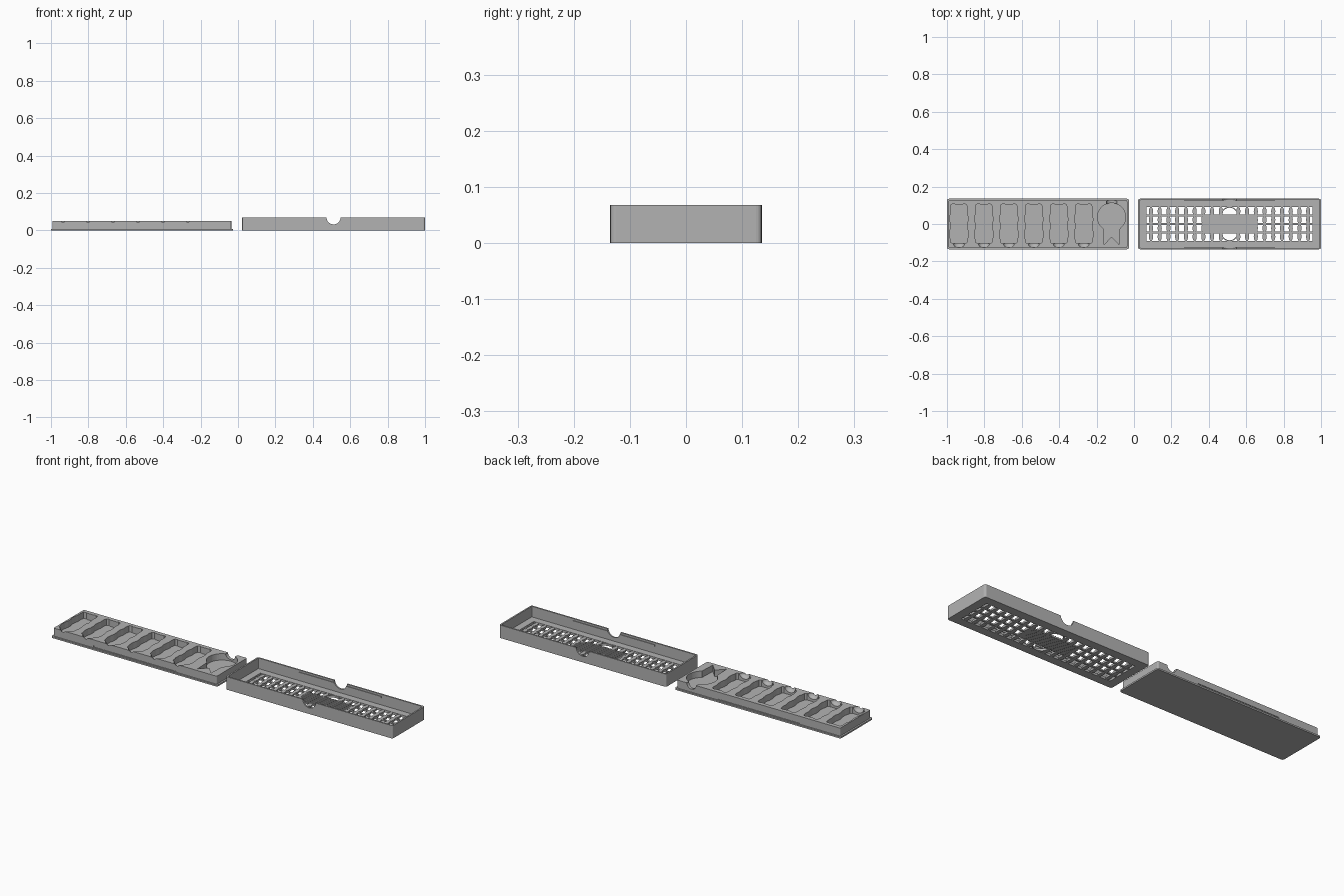
import bpy, bmesh, math
from mathutils import Matrix, Vector

old = bpy.data.objects.get("Cube")
if old:
    bpy.data.objects.remove(old, do_unlink=True)

grey = bpy.data.materials.new("mid grey")
grey.use_nodes = True
COLOR = (0.45, 0.45, 0.45, 1)
grey.diffuse_color = COLOR
grey.node_tree.nodes["Principled BSDF"].inputs["Base Color"].default_value = COLOR


def finish(name, bm):
    bmesh.ops.recalc_face_normals(bm, faces=bm.faces)
    mesh = bpy.data.meshes.new(name)
    bm.to_mesh(mesh)
    bm.free()
    obj = bpy.data.objects.new(name, mesh)
    obj.data.materials.append(grey)
    bpy.context.collection.objects.link(obj)
    return obj


def add_prism(bm, pts, z0, z1):
    low = [bm.verts.new((x, y, z0)) for x, y in pts]
    high = [bm.verts.new((x, y, z1)) for x, y in pts]
    bm.faces.new(low[::-1])
    bm.faces.new(high)
    n = len(pts)
    for i in range(n):
        j = (i + 1) % n
        bm.faces.new((low[i], low[j], high[j], high[i]))


def prism(name, pts, z0, z1):
    bm = bmesh.new()
    add_prism(bm, pts, z0, z1)
    return finish(name, bm)


def rect(x0, x1, y0, y1):
    return [(x0, y0), (x1, y0), (x1, y1), (x0, y1)]


def ellipse(cx, cy, rx, ry, n):
    return [(cx + rx * math.cos(math.tau * i / n), cy + ry * math.sin(math.tau * i / n))
            for i in range(n)]


def rounded(x0, x1, y, r):
    pts = []
    for k, (cx, cy) in enumerate([(x1 - r, y - r), (x0 + r, y - r), (x0 + r, r - y), (x1 - r, r - y)]):
        for i in range(5):
            a = math.pi / 2 * (k + i / 4)
            pts.append((cx + r * math.cos(a), cy + r * math.sin(a)))
    return pts


def boolean(obj, cutter, op="DIFFERENCE"):
    mod = obj.modifiers.new("cut", "BOOLEAN")
    mod.operation, mod.solver, mod.object = op, "EXACT", cutter
    bpy.context.view_layer.objects.active = obj
    bpy.ops.object.modifier_apply(modifier=mod.name)
    bpy.data.objects.remove(cutter, do_unlink=True)


def scoop(center, radius, scale):
    bm = bmesh.new()
    bmesh.ops.create_uvsphere(bm, u_segments=24, v_segments=12, radius=radius,
                              matrix=Matrix.Translation(center) @ Matrix.Diagonal((*scale, 1)))
    return finish("scoop_cutter", bm)


def cross_cylinder(x, y, z, r, length):
    bm = bmesh.new()
    bmesh.ops.create_cone(bm, cap_ends=True, segments=32, radius1=r, radius2=r, depth=length,
                          matrix=Matrix.Translation((x, y, z)) @ Matrix.Rotation(math.pi / 2, 4, "X"))
    return finish("notch_cutter", bm)


# Tray: flange plate and raised body
FLOOR, TOP = 0.016, 0.05
prism("tray_flange", rounded(-1, -0.027, 0.135, 0.01), 0, 0.008)
body = prism("tray_body", rounded(-0.991, -0.036, 0.1265, 0.007), 0.006, TOP)

# Wavy pockets, outlined from one mirrored half profile (half width, y)
half = [(0.034, -0.105), (0.044, -0.098), (0.046, -0.08), (0.05, -0.065), (0.049, -0.04),
        (0.044, -0.022), (0.044, 0), (0.049, 0.02), (0.047, 0.045), (0.043, 0.06),
        (0.045, 0.085), (0.041, 0.104), (0.028, 0.108), (0.018, 0.104)]
for i in range(6):
    cx = -0.936 + 0.1335 * i
    outline = [(cx + w, y) for w, y in half] + [(cx - w, y) for w, y in reversed(half)]
    boolean(body, prism("pocket_cutter", outline, FLOOR, 0.1))
    boolean(body, scoop((cx, -0.105, 0.051), 0.023, (1.3, 1, 1)))

# Round pocket with a forked tail and a finger notch
boolean(body, prism("round_cutter", ellipse(-0.12, 0.037, 0.075, 0.075, 48), FLOOR, 0.1))
tail = [(-0.165, 0), (-0.16, -0.11), (-0.12, -0.068), (-0.08, -0.11), (-0.075, 0)]
boolean(body, prism("tail_cutter", tail, FLOOR, 0.1))
boolean(body, cross_cylinder(-0.12, 0.125, 0.052, 0.028, 0.06))

# Snap grooves along both long sides of the tray
for s in (-1, 1):
    ys = sorted((s * 0.1235, s * 0.14))
    boolean(body, prism("groove_cutter", rect(-0.757, -0.275, *ys), 0.011, 0.02))

# Lid shell: cavity, grid window and finger notches
CX = 0.511
lid = prism("lid_shell", rounded(0.022, 1, 0.135, 0.01), 0, 0.068)
boolean(lid, prism("cavity_cutter", rounded(0.03, 0.992, 0.127, 0.004), 0.012, 0.1))
boolean(lid, prism("window_cutter", rect(0.068, 0.954, -0.09, 0.09), -0.1, 0.1))

# Snap ridges inside the lid walls
for s in (-1, 1):
    ys = sorted((s * 0.1235, s * 0.129))
    boolean(lid, prism("ridge", rect(0.27, 0.752, *ys), 0.05, 0.058), "UNION")
boolean(lid, cross_cylinder(CX, 0, 0.07, 0.038, 0.4))

# Lattice: long bars crossed by oval links
bm = bmesh.new()
for y in (-0.045, 0, 0.045):
    for x0, x1 in ((0.06, 0.38), (0.64, 0.96)):
        add_prism(bm, rect(x0, x1, y - 0.005, y + 0.005), 0.002, 0.009)
finish("lattice_bars", bm)

bm = bmesh.new()
for c in range(19):
    x = CX + (c - 9) * 0.0467
    for y in (-0.0675, -0.0225, 0.0225, 0.0675):
        behind_plaque = abs(x - CX) < 0.13 and abs(y) < 0.05
        in_opening = abs(x - CX) < 0.04
        if not behind_plaque and not in_opening:
            add_prism(bm, ellipse(x, y, 0.011, 0.0245, 16), 0, 0.011)
finish("lattice_links", bm)

# Rims on either side of the two round openings
bm = bmesh.new()
for s in (-1, 1):
    arc = [math.pi * i / 16 for i in range(17)]
    ring = [(CX + r * math.cos(a), s * (0.046 + r * math.sin(a)))
            for r, order in ((0.046, arc), (0.041, arc[::-1])) for a in order]
    add_prism(bm, ring, 0, 0.011)
finish("opening_rims", bm)

# Central plaque: thin backing with diagonal slats on both faces
prism("plaque_backing", rect(0.376, 0.646, -0.05, 0.05), 0.003, 0.008)
bm = bmesh.new()
for i in range(28):
    x = 0.28 + i * 0.0135
    add_prism(bm, [(x - 0.05, -0.05), (x - 0.043, -0.05), (x + 0.057, 0.05), (x + 0.05, 0.05)], 0, 0.012)
for x, normal in ((0.376, -1), (0.646, 1)):
    geom = bm.verts[:] + bm.edges[:] + bm.faces[:]
    bmesh.ops.bisect_plane(bm, geom=geom, plane_co=Vector((x, 0, 0)),
                           plane_no=Vector((normal, 0, 0)), clear_outer=True)
    bmesh.ops.holes_fill(bm, edges=[e for e in bm.edges if e.is_boundary], sides=0)
finish("plaque_slats", bm)
